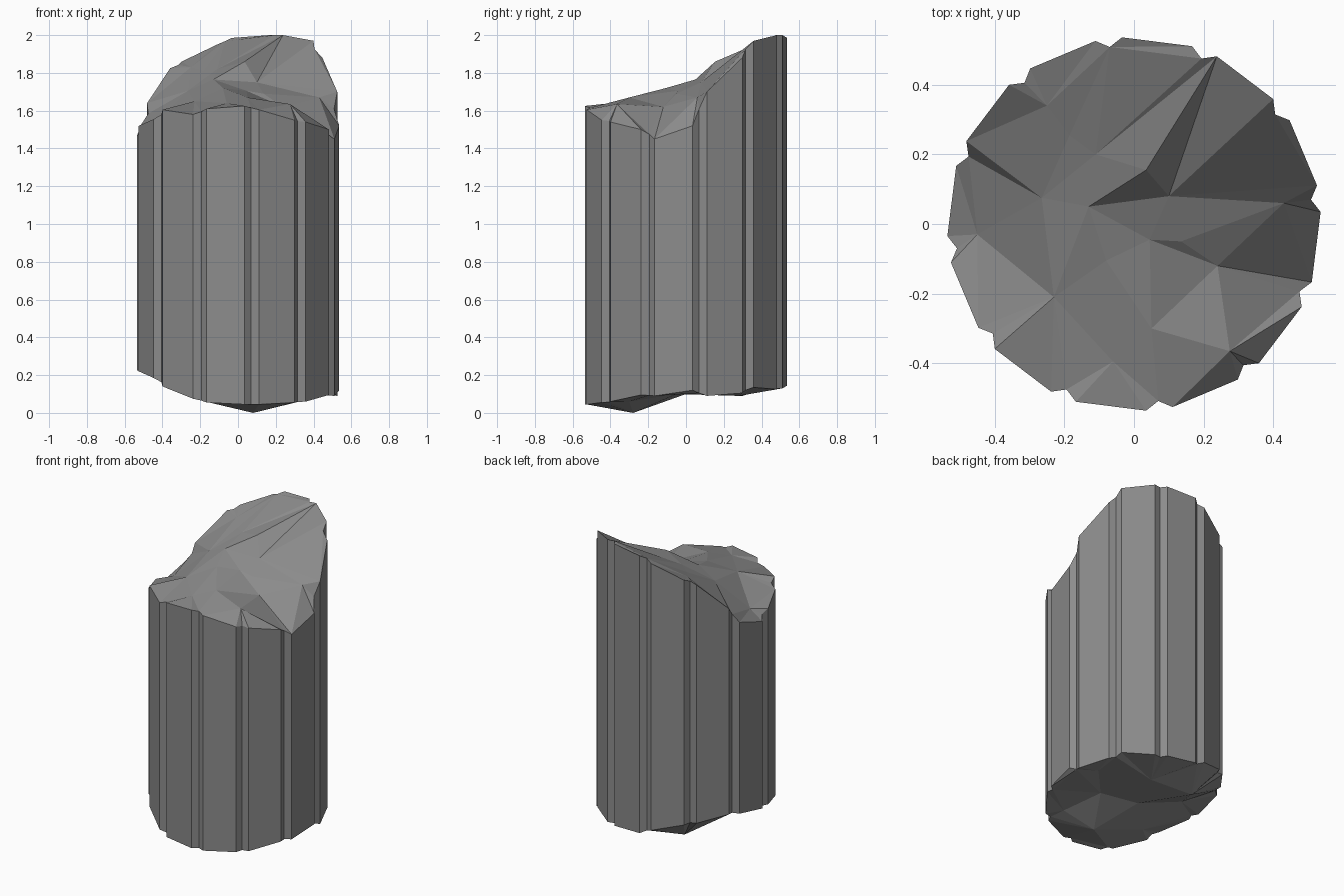
import bpy, bmesh
from math import sin, cos, radians
from mathutils import Vector
from mathutils.geometry import delaunay_2d_cdt

cube = bpy.data.objects.get("Cube")
if cube:
    bpy.data.objects.remove(cube)

FLUTES = 12
RADIUS, GROOVE_RADIUS = 0.537, 0.513

# Broken rim heights: the two edges of each groove, counter-clockwise from +x
TOP_RIM = [(1.52, 1.7), (1.88, 1.97), (2, 2), (1.985, 1.95), (1.86, 1.825), (1.64, 1.53),
           (1.465, 1.52), (1.555, 1.605), (1.58, 1.61), (1.625, 1.605), (1.55, 1.54), (1.5, 1.45)]
BASE_RIM = [(.12, .09), (.105, .135), (.125, .13), (.145, .18), (.235, .245), (.275, .26),
            (.225, .22), (.185, .14), (.075, .055), (.045, .045), (.055, .06), (.095, .09)]

# Peaks and hollows inside each broken face
TOP_POINTS = {
    "saddle": (-.13, .05, 1.765), "ridge": (.035, .155, 1.86), "notch": (.1, .08, 1.75),
    "back": (-.11, .2, 1.82), "back_step": (-.185, .255, 1.81), "back_rise": (-.25, .34, 1.83),
    "hollow": (-.265, .075, 1.705), "left_edge": (-.45, -.03, 1.53), "left_dip": (-.23, -.21, 1.65),
    "middle": (-.08, -.105, 1.72), "crest": (.045, -.045, 1.705), "crest_end": (.135, -.05, 1.69),
    "right_dip": (.24, -.12, 1.62), "front": (.05, -.3, 1.67), "front_left": (-.06, -.395, 1.64),
    "spike": (.275, -.365, 1.635), "right_edge": (.43, .06, 1.67)}
BASE_POINTS = {
    "foot": (.08, -.28, 0), "dip": (.22, -.05, .1), "core": (-.03, 0, .1),
    "bump": (-.2, .3, .09), "back": (.1, .28, .09), "side": (-.33, .05, .2),
    "corner": (-.28, -.25, .12), "right": (.38, .12, .12), "heel": (.3, -.3, .06)}

# Creases join named points, or a point and a numbered rim corner
TOP_CREASES = [
    ("saddle", "ridge"), ("ridge", 6), ("saddle", "notch"), ("notch", "ridge"), ("notch", 6),
    ("notch", 5), ("notch", 2), ("notch", "right_edge"), ("hollow", 15), ("hollow", 16),
    ("hollow", "saddle"), ("hollow", "left_dip"), ("left_dip", "left_edge"), ("left_dip", "middle"),
    ("middle", "saddle"), ("middle", "front"), ("front", "front_left"), ("crest", "right_dip"),
    ("crest", "crest_end"), ("right_dip", 35), ("back", 6), ("left_dip", "front_left")]


def rim(bm, heights):
    """Three corners per groove: edge, bottom of the groove, edge."""
    verts = []
    for k, (low, high) in enumerate(heights):
        corners = ((3.7, RADIUS, low), (7.8, GROOVE_RADIUS, (low + high) / 2), (11.9, RADIUS, high))
        for offset, radius, z in corners:
            a = radians(offset + 360 / FLUTES * k)
            verts.append(bm.verts.new((radius * cos(a), radius * sin(a), z)))
    return verts


def broken_face(bm, loop, points, creases, flip):
    """Triangulate a rugged end inside the rim."""
    names = {name: len(loop) + i for i, name in enumerate(points)}
    verts = loop + [bm.verts.new(p) for p in points.values()]
    edges = [tuple(names.get(end, end) for end in crease) for crease in creases]
    flat = [Vector(v.co[:2]) for v in verts]
    coords, _, faces, origin, _, _ = delaunay_2d_cdt(flat, edges, [list(range(len(loop)))], 1, 1e-5)
    lookup = []
    for co, source in zip(coords, origin):
        if source:
            lookup.append(verts[source[0]])
        else:
            near = min(verts, key=lambda v: (v.co.xy - co).length)
            lookup.append(bm.verts.new((co.x, co.y, near.co.z)))
    for face in faces:
        corners = [lookup[i] for i in face]
        bm.faces.new(corners[::-1] if flip else corners)


# Fluted shaft with both ends broken
bm = bmesh.new()
top, base = rim(bm, TOP_RIM), rim(bm, BASE_RIM)
for i in range(len(top)):
    j = (i + 1) % len(top)
    bm.faces.new((base[i], base[j], top[j], top[i]))
broken_face(bm, top, TOP_POINTS, TOP_CREASES, False)
broken_face(bm, base, BASE_POINTS, [], True)
bmesh.ops.recalc_face_normals(bm, faces=bm.faces)

mesh = bpy.data.meshes.new("broken_column_drum")
bm.to_mesh(mesh)
bm.free()
drum = bpy.data.objects.new("broken_column_drum", mesh)
bpy.context.collection.objects.link(drum)

# Grey stone
stone = bpy.data.materials.new("grey_stone")
stone.use_nodes = True
grey = (0.26, 0.26, 0.26, 1)
stone.diffuse_color = grey
stone.node_tree.nodes["Principled BSDF"].inputs["Base Color"].default_value = grey
mesh.materials.append(stone)
